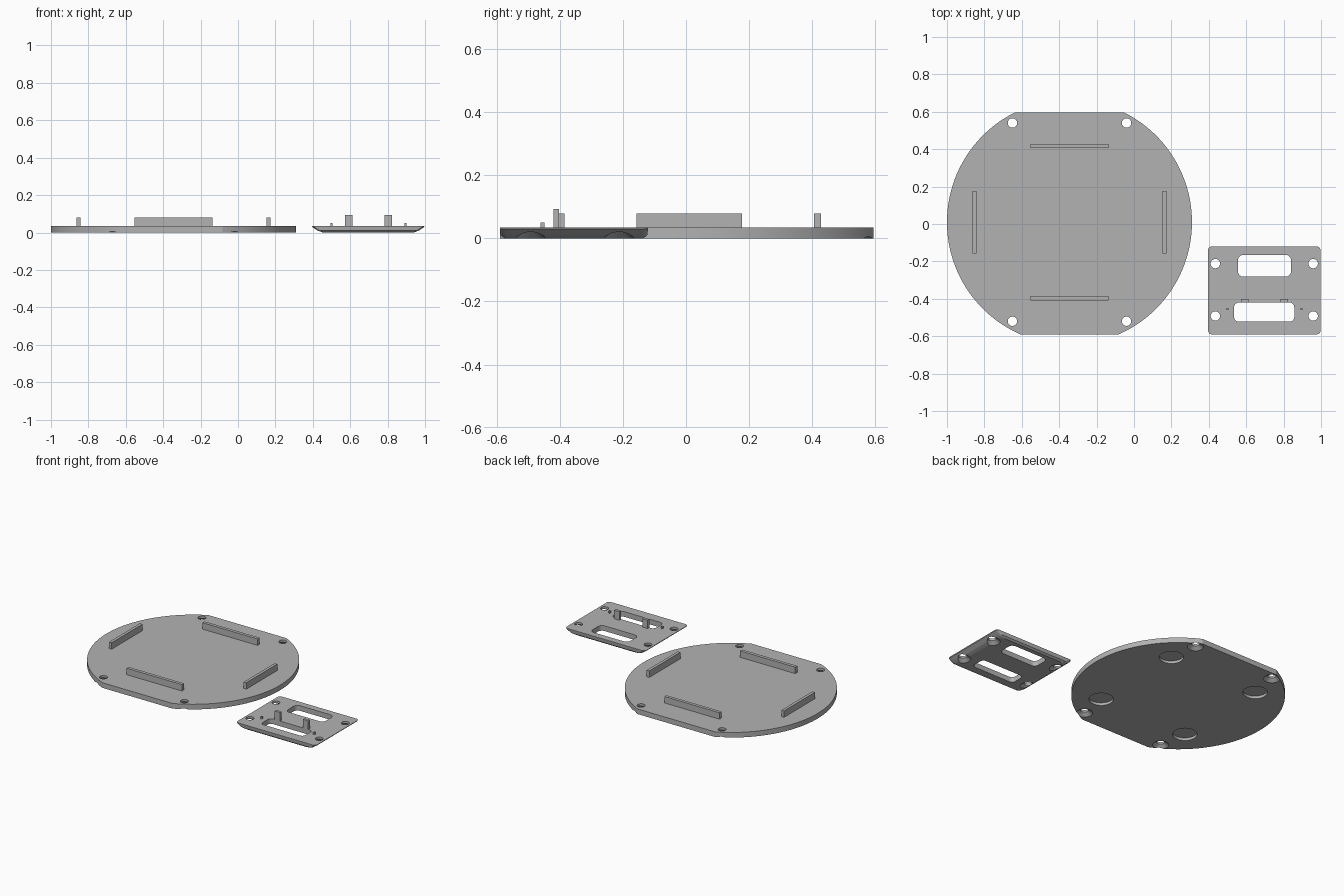
import bpy, bmesh, math

if "Cube" in bpy.data.objects:
    bpy.data.objects.remove(bpy.data.objects["Cube"])

grey = bpy.data.materials.new("plain_grey")
grey.diffuse_color = (0.45, 0.45, 0.45, 1)
grey.use_nodes = True
grey.node_tree.nodes["Principled BSDF"].inputs["Base Color"].default_value = grey.diffuse_color
T = 0.035  # plate thickness


def loft(name, rings):
    """Closed solid through equally sized rings of 3D points, bottom to top."""
    bm = bmesh.new()
    rows = [[bm.verts.new(p) for p in r] for r in rings]
    n = len(rows[0])
    bm.faces.new(rows[0][::-1])
    bm.faces.new(rows[-1])
    for a, b in zip(rows, rows[1:]):
        for i in range(n):
            j = (i + 1) % n
            bm.faces.new((a[i], a[j], b[j], b[i]))
    bmesh.ops.recalc_face_normals(bm, faces=bm.faces)
    me = bpy.data.meshes.new(name)
    bm.to_mesh(me)
    bm.free()
    me.materials.append(grey)
    ob = bpy.data.objects.new(name, me)
    bpy.context.collection.objects.link(ob)
    return ob


def circle(x, y, z, r, n=32):
    return [(x + r * math.cos(2 * math.pi * i / n),
             y + r * math.sin(2 * math.pi * i / n), z) for i in range(n)]


def rounded(x0, x1, y0, y1, z, r, n=6):
    pts = []
    corners = [(x1 - r, y1 - r), (x0 + r, y1 - r), (x0 + r, y0 + r), (x1 - r, y0 + r)]
    for k, (cx, cy) in enumerate(corners):
        for i in range(n + 1):
            a = math.pi / 2 * (k + i / n)
            pts.append((cx + r * math.cos(a), cy + r * math.sin(a), z))
    return pts


def box(name, x0, x1, y0, y1, z0, z1):
    return loft(name, [[(x0, y0, z), (x1, y0, z), (x1, y1, z), (x0, y1, z)]
                       for z in (z0, z1)])


def screw_hole(x, y):
    # countersunk from below
    return loft("hole_cutter", [circle(x, y, z, r) for z, r in
                                ((-0.01, 0.0625), (0.02, 0.025), (0.06, 0.025))])


def cut(ob, cutters):
    bpy.context.view_layer.objects.active = ob
    for c in cutters:
        m = ob.modifiers.new("cut", 'BOOLEAN')
        m.operation = 'DIFFERENCE'
        m.solver = 'EXACT'
        m.object = c
        bpy.ops.object.modifier_apply(modifier=m.name)
        bpy.data.objects.remove(c)


def smooth(ob):
    bpy.ops.object.select_all(action='DESELECT')
    ob.select_set(True)
    bpy.context.view_layer.objects.active = ob
    bpy.ops.object.shade_smooth_by_angle(angle=math.radians(20))


# Round base plate with two flats
CX, CY, R = -0.345, 0.01, 0.655
Y0, Y1 = -0.59, 0.595
outline = []
for lo, hi in ((math.asin((Y0 - CY) / R), math.asin((Y1 - CY) / R)),
               (math.pi - math.asin((Y1 - CY) / R), math.pi - math.asin((Y0 - CY) / R))):
    for i in range(65):
        a = lo + (hi - lo) * i / 64
        outline.append((CX + R * math.cos(a), CY + R * math.sin(a)))
base = loft("base_plate", [[(x, y, z) for x, y in outline] for z in (0, T)])
signs = [(sx, sy) for sx in (-1, 1) for sy in (-1, 1)]
cutters = [screw_hole(CX + sx * 0.305, CY + sy * 0.53) for sx, sy in signs]
# Shallow round recesses underneath
for sx, sy in signs:
    x, y = CX + sx * 0.335, CY + sy * 0.335
    cutters.append(loft("recess_cutter", [circle(x, y, z, 0.075, 48) for z in (-0.02, 0.018)]))
cut(base, cutters)
smooth(base)

# Locating ribs on the base plate
for s, tag in ((-1, "a"), (1, "b")):
    y = CY + s * 0.407
    box("long_rib_" + tag, CX - 0.208, CX + 0.208, y - 0.011, y + 0.011, T - 0.002, 0.079)
    x = CX + s * 0.508
    box("side_rib_" + tag, x - 0.01, x + 0.01, CY - 0.167, CY + 0.167, T - 0.002, 0.079)

# Small cover plate with undercut sides
X0, X1, V0, V1 = 0.396, 0.997, -0.59, -0.12
cover = loft("cover_plate", [
    rounded(X0 + ix, X1 - ix, V0 + iy, V1 - iy, z, 0.02)
    for z, ix, iy in ((0, 0.058, 0.015), (0.01, 0.03, 0.003), (0.029, 0.002, 0), (T, 0, 0))])
cutters = [screw_hole(x, y) for x in (0.435, 0.958) for y in (-0.212, -0.492)]
for x0, x1, y0, y1, r in ((0.555, 0.84, -0.282, -0.165, 0.03),
                          (0.535, 0.857, -0.522, -0.42, 0.025)):
    cutters.append(loft("slot_cutter", [rounded(x0, x1, y0, y1, z, r) for z in (-0.02, 0.06)]))
cut(cover, cutters)
smooth(cover)

# Upright tabs and small pins on the cover plate
for s, tag in ((-1, "left"), (1, "right")):
    x = 0.697 + s * 0.106
    box("tab_" + tag, x - 0.02, x + 0.02, -0.42, -0.402, T - 0.002, 0.093)
    x = 0.697 + s * 0.198
    box("pin_" + tag, x - 0.005, x + 0.005, -0.461, -0.449, T - 0.002, 0.051)
